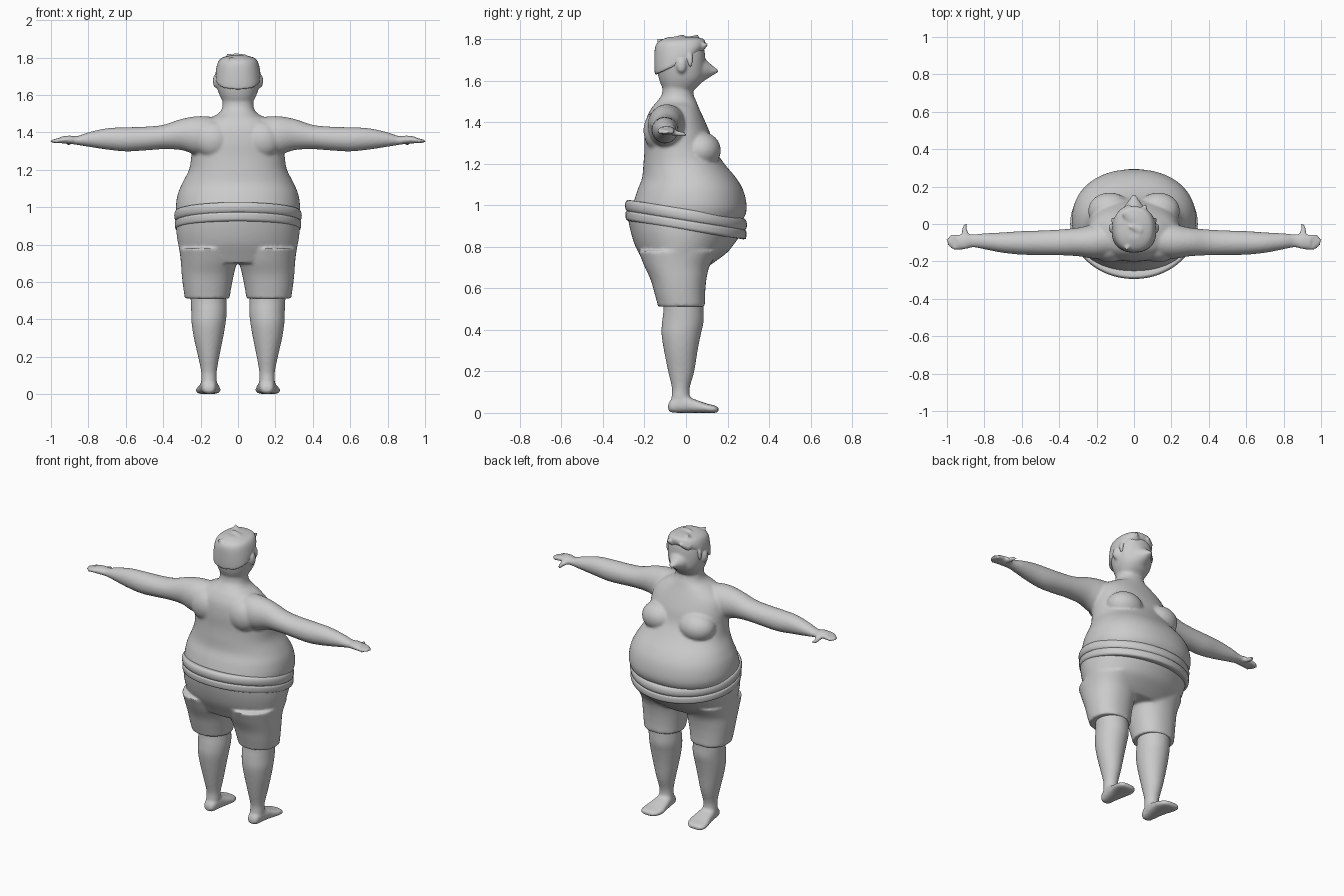
import bpy, bmesh
from math import sin, cos, pi, copysign
from mathutils import Matrix, Vector

# axis -> mapping of (a, b, c) to world, c being the loft direction
AXES = {'x': lambda a, b, c: (c, a, b),
        'y': lambda a, b, c: (a, c, b),
        'z': lambda a, b, c: (a, b, c)}


def spline(rows, steps):
    """Catmull-Rom interpolation of ring rows."""
    out = []
    n = len(rows)
    for i in range(n - 1):
        p = [rows[max(0, min(n - 1, i + k))] for k in (-1, 0, 1, 2)]
        for s in range(steps):
            t = s / steps
            out.append([0.5 * (2 * b + (c - a) * t + (2 * a - 5 * b + 4 * c - d) * t * t
                               + (3 * b - a - 3 * c + d) * t ** 3) for a, b, c, d in zip(*p)])
    return out + [list(rows[-1])]


def loft(bm, rows, axis='z', side=1, exp=2.0, seg=40, steps=4):
    """Closed tube; each row is (c, a0, a1, b0, b1, tilt)."""
    rows = [tuple(r) + (0,) * (6 - len(r)) for r in rows]
    rings = []
    for c, a0, a1, b0, b1, tilt in spline(rows, steps):
        ring = []
        for k in range(seg):
            u, v = cos(2 * pi * k / seg), sin(2 * pi * k / seg)
            a = (a0 + a1) / 2 + (a1 - a0) / 2 * copysign(abs(u) ** (2 / exp), u)
            b = (b0 + b1) / 2 + (b1 - b0) / 2 * copysign(abs(v) ** (2 / exp), v)
            x, y, z = AXES[axis](a, b, c + tilt * b)
            ring.append(bm.verts.new((x * side, y, z)))
        rings.append(ring)
    for r, q in zip(rings, rings[1:]):
        for k in range(seg):
            m = (k + 1) % seg
            bm.faces.new((r[k], r[m], q[m], q[k]))
    bm.faces.new(rings[0][::-1])
    bm.faces.new(rings[-1])


def sym(rows):
    """Rows (z, half width, y0, y1, tilt) -> symmetric rings."""
    return [(r[0], -r[1], r[1], *r[2:]) for r in rows]


def ball(bm, loc, size):
    bmesh.ops.create_uvsphere(bm, u_segments=32, v_segments=16, radius=1,
                              matrix=Matrix.Translation(loc) @ Matrix.Diagonal((*size, 1)))


def finish(name, bm, voxel=None, smooth=4):
    bmesh.ops.recalc_face_normals(bm, faces=bm.faces)
    for f in bm.faces:
        f.smooth = True
    me = bpy.data.meshes.new(name)
    bm.to_mesh(me)
    bm.free()
    ob = bpy.data.objects.new(name, me)
    bpy.context.collection.objects.link(ob)
    if voxel:
        rm = ob.modifiers.new("Fuse", 'REMESH')
        rm.mode, rm.voxel_size, rm.use_smooth_shade = 'VOXEL', voxel, True
        sm = ob.modifiers.new("Soften", 'SMOOTH')
        sm.factor, sm.iterations = 0.5, smooth
    return ob


# torso, neck and chest
bm = bmesh.new()
loft(bm, sym([(.90, .30, -.25, .25), (.95, .322, -.255, .285), (1.0, .332, -.255, .292),
              (1.07, .322, -.235, .277), (1.13, .297, -.212, .243), (1.2, .262, -.205, .185),
              (1.27, .25, -.2, .14), (1.35, .245, -.2, .115), (1.42, .225, -.19, .085),
              (1.47, .165, -.165, .062), (1.5, .105, -.14, .05), (1.54, .083, -.115, .035),
              (1.62, .083, -.115, .03)]), exp=2.2, seg=64)
for s in (-1, 1):
    ball(bm, (s * .13, .07, 1.265), (.115, .098, .09))
    ball(bm, (s * .13, -.13, 1.36), (.1, .075, .1))
    # arm
    loft(bm, [(.08, -.16, 0, 1.34, 1.475), (.2, -.185, 0, 1.28, 1.487), (.3, -.172, -.02, 1.305, 1.472),
              (.4, -.167, -.03, 1.31, 1.44), (.5, -.166, -.035, 1.303, 1.43),
              (.6, -.164, -.038, 1.298, 1.427), (.7, -.154, -.045, 1.308, 1.422),
              (.8, -.135, -.05, 1.323, 1.4), (.86, -.125, -.055, 1.333, 1.38),
              (.9, -.135, -.053, 1.338, 1.383), (.945, -.137, -.057, 1.341, 1.378)], 'x', s)
    # fingers and thumb
    for y, tip in ((-.125, .98), (-.107, .998), (-.088, 1.003), (-.069, .99)):
        loft(bm, [(.92, y - .012, y + .012, 1.346, 1.375), (.96, y - .012, y + .012, 1.343, 1.37),
                  (tip - .008, y - .01, y + .01, 1.342, 1.362), (tip, y - .004, y + .004, 1.346, 1.355)],
             'x', s, seg=12)
    loft(bm, [(-.08, .865, .915, 1.338, 1.37), (-.05, .885, .92, 1.334, 1.362),
              (-.02, .893, .918, 1.331, 1.355), (0, .89, .908, 1.332, 1.35)], 'y', s, seg=16)
    # lower leg
    loft(bm, [(.57, .065, .255, -.11, .085), (.5, .062, .253, -.108, .085), (.44, .06, .25, -.115, .085),
              (.38, .066, .248, -.118, .072), (.3, .08, .236, -.106, .056), (.2, .1, .213, -.086, .04),
              (.12, .114, .197, -.068, .018), (.07, .114, .197, -.07, .02), (.03, .12, .19, -.07, .03)],
         'z', s)
    # foot
    loft(bm, [(-.086, .135, .175, .015, .04), (-.07, .12, .19, .002, .065), (-.02, .11, .2, 0, .085),
              (.04, .1, .21, 0, .066), (.1, .093, .225, 0, .045), (.14, .11, .222, 0, .035),
              (.158, .135, .2, .006, .024)], 'y', s, exp=2.5)
    # ear
    ball(bm, (s * .12, -.022, 1.675), (.015, .024, .037))
# head and pointed nose
loft(bm, sym([(1.545, .07, -.1, .025), (1.58, .09, -.12, .065), (1.62, .106, -.133, .09),
              (1.68, .117, -.142, .093), (1.74, .113, -.145, .09), (1.78, .1, -.135, .075),
              (1.805, .06, -.09, .03)]), exp=2.2)
loft(bm, [(.05, -.075, .075, 1.575, 1.73), (.085, -.058, .058, 1.598, 1.71),
          (.12, -.032, .032, 1.62, 1.68), (.145, -.017, .017, 1.635, 1.66),
          (.157, -.007, .007, 1.641, 1.653)], 'y')
finish("body", bm, .0085)

# hair cap with tufts
bm = bmesh.new()
loft(bm, sym([(1.695, .112, -.14, .06, .45), (1.70, .119, -.15, .07, .45),
              (1.74, .118, -.153, .092, .3), (1.78, .106, -.148, .093, .1),
              (1.8, .085, -.125, .08, .05), (1.812, .04, -.08, .04)]), exp=2.3)
for x, y, z, dx, dy, dz in ((-.03, .03, 1.79, -.03, .03, .03), (.02, -.03, 1.79, -.05, .02, .035),
                            (-.05, .06, 1.76, .03, .05, .015), (.04, .06, 1.76, .03, .05, .02),
                            (-.02, -.1, 1.77, -.03, -.045, .035)):
    d = Vector((dx, dy, dz))
    rot = d.to_track_quat('Z', 'Y').to_matrix().to_4x4()
    bmesh.ops.create_cone(bm, cap_ends=True, segments=12, radius1=.035, radius2=.004, depth=.06,
                          matrix=Matrix.Translation(Vector((x, y, z)) + d * .4) @ rot)
for s in (-1, 1):  # sideburn
    ball(bm, (s * .112, .02, 1.7), (.01, .014, .035))
finish("hair", bm, .007, 3)

# shorts
bm = bmesh.new()
loft(bm, sym([(.70, .28, -.19, .1), (.74, .305, -.215, .15, -.03), (.79, .318, -.247, .2, -.08),
              (.85, .328, -.27, .235, -.14), (.92, .331, -.284, .277, -.16)]), seg=64)
for s in (-1, 1):
    loft(bm, [(.78, .005, .315, -.23, .16), (.71, .006, .306, -.202, .115), (.64, .022, .301, -.17, .098),
              (.57, .036, .293, -.15, .092), (.525, .043, .286, -.138, .092),
              (.512, .045, .285, -.136, .092)], 'z', s, exp=2.2)
finish("shorts", bm, .0095, 5)

# two-ridged slanted waistband
bm = bmesh.new()
band = [(-.055, .318, .272), (-.05, .334, .288), (-.03, .338, .291), (-.012, .337, .290),
        (-.008, .331, .284), (-.002, .337, .290), (.02, .341, .294), (.04, .337, .288),
        (.047, .328, .275), (.045, .31, .25)]
loft(bm, sym([(.935 + dz, x, -y, y, -.16) for dz, x, y in band]), seg=96, steps=2)
finish("waistband", bm)
